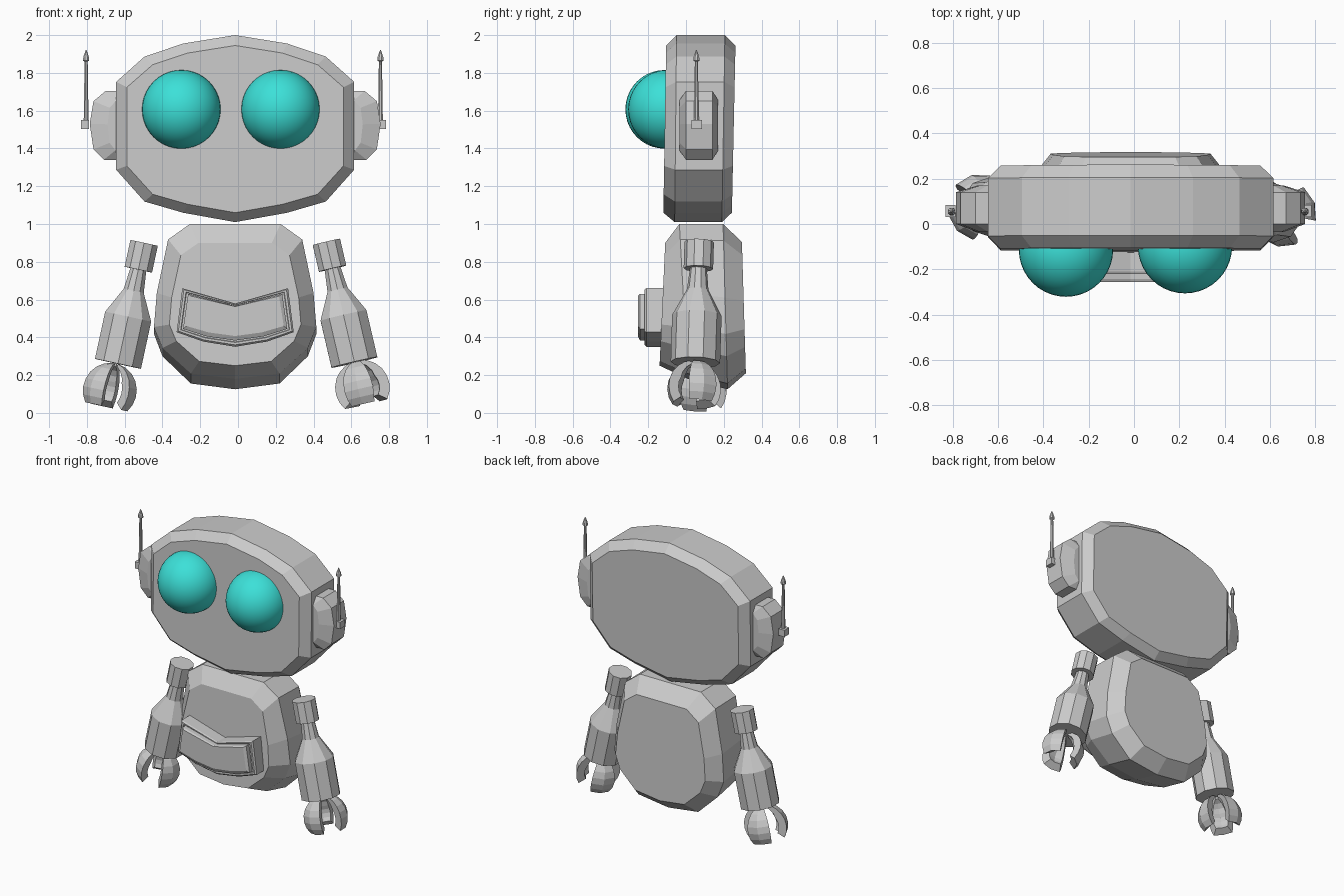
import bpy, bmesh, math
from mathutils import Vector

cube = bpy.data.objects.get("Cube")
if cube:
    bpy.data.objects.remove(cube, do_unlink=True)

CX = -0.015  # mirror line of the robot


def material(name, rgb):
    m = bpy.data.materials.new(name)
    m.use_nodes = True
    m.diffuse_color = (*rgb, 1)
    m.node_tree.nodes["Principled BSDF"].inputs["Base Color"].default_value = (*rgb, 1)
    return m


GREY = material("shell grey", (0.6, 0.6, 0.6))
TEAL = material("eye teal", (0.045, 0.75, 0.69))


def finish(name, bm, mat, smooth=False):
    bmesh.ops.recalc_face_normals(bm, faces=bm.faces)
    for f in bm.faces:
        f.smooth = smooth
    me = bpy.data.meshes.new(name)
    bm.to_mesh(me)
    bm.free()
    me.materials.append(mat)
    ob = bpy.data.objects.new(name, me)
    bpy.context.collection.objects.link(ob)
    return ob


def loft(name, rings, mat=GREY):
    """Skin a stack of equal point loops and cap both ends."""
    bm = bmesh.new()
    loops = [[bm.verts.new(p) for p in r] for r in rings]
    n = len(loops[0])
    for a, b in zip(loops, loops[1:]):
        for i in range(n):
            j = (i + 1) % n
            bm.faces.new((a[i], a[j], b[j], b[i]))
    bm.faces.new(loops[0])
    bm.faces.new(loops[-1])
    return finish(name, bm, mat)


def slab(name, half, rings):
    """Half outline (x, height share) mirrored and lofted front to back.
    Each ring: y at bottom, y at top, width scale, bottom z, top z."""
    outline = half + [(-x, t) for x, t in reversed(half) if x > 0]
    loft(name, [[(CX + x * s, yb + (yt - yb) * t, z0 + (z1 - z0) * t)
                 for x, t in outline] for yb, yt, s, z0, z1 in rings])


# Head and body: chamfered slabs
slab("head",
     [(0, 0), (.275, .05), (.48, .11), (.63, .28), (.63, .75), (.48, .885), (.275, .955), (0, 1)],
     [(-.12, -.105, .91, 1.06, 1.945), (-.06, -.05, 1, 1.01, 2),
      (.19, .206, 1, 1.01, 2), (.243, .262, .91, 1.06, 1.945)])
slab("body",
     [(0, 0), (.235, .035), (.385, .2), (.43, .335), (.415, .555), (.355, .9), (.24, 1)],
     [(-.14, -.11, .81, .25, .9), (.01, -.035, 1, .18, 1),
      (.22, .196, 1, .125, 1), (.317, .296, .82, .21, .905)])

# Belly pouch: frame and raised panel
pouch = [(0, 0), (.17, .09), (.31, .25), (.28, 1), (0, .74)]
slab("pouch_frame", pouch,
     [(-.12, -.1, 1, .35, .66), (-.21, -.21, 1, .35, .66),
      (-.22, -.22, .97, .36, .652), (-.22, -.22, .93, .373, .64),
      (-.212, -.212, .92, .376, .637)])
slab("pouch_panel", pouch,
     [(-.2, -.2, .89, .383, .63), (-.243, -.243, .89, .383, .63),
      (-.255, -.255, .83, .407, .618)])

# Eyes
for name, x, y in (("right_eye", -.3, -.113), ("left_eye", .225, -.098)):
    bm = bmesh.new()
    bmesh.ops.create_uvsphere(bm, u_segments=40, v_segments=20, radius=.208)
    bmesh.ops.translate(bm, verts=bm.verts, vec=(x, y, 1.607))
    finish(name, bm, TEAL, smooth=True)


def turned(name, start, direction, profile, sides):
    """Faceted turned part: profile of (distance along axis, radius)."""
    q = Vector((0, 0, -1)).rotation_difference(direction)
    angles = [math.tau * (i + .5) / sides for i in range(sides)]
    loft(name, [[start + q @ Vector((r * math.cos(a), r * math.sin(a), -d))
                 for a in angles] for d, r in profile])


def claw(name, pole, direction, azimuth):
    """Curved finger: a thick segment of a hollow ball."""
    q = Vector((0, 0, -1)).rotation_difference(direction)
    radius, rings, steps = .147, [], 7
    for k in range(steps + 1):
        theta = math.radians(7 + 120 * k / steps)
        inner = radius - .015 - .04 * min(1, k / 3)
        ring = []
        for r, offsets in ((radius, (-32, 0, 32)), (inner, (32, 0, -32))):
            for off in offsets:
                a = math.radians(azimuth + off)
                p = Vector((r * math.sin(theta) * math.cos(a),
                            r * math.sin(theta) * math.sin(a),
                            r * math.cos(theta) - radius))
                ring.append(pole + q @ p)
        rings.append(ring)
    loft(name, rings)


# Ears, antennas, arms and claws on both sides
ear = [(0, 0), (.135, 0), (.19, .15), (.21, .52), (.19, .85), (.125, 1), (0, 1)]
ear_rings = [(-.035, .55, 1.39, 1.655), (0, 1, 1.34, 1.705),
             (.14, 1, 1.34, 1.705), (.17, .55, 1.39, 1.655)]
arm_profile = [(0, .078), (.145, .078), (.145, .045), (.26, .057), (.4, .131), (.655, .131)]
UP = Vector((0, 0, 1))

for side, s, arm_top, arm_end, turn in (
        ("right", -1, (-.497, .08, .9), (-.635, .075, .262), 345),
        ("left", 1, (.468, .07, .905), (.614, .05, .277), 20)):
    loft(side + "_ear", [[(CX + s * (.56 + w * k), y, z0 + (z1 - z0) * t) for w, t in ear]
                         for y, k, z0, z1 in ear_rings])

    # Antenna: mounting block, tapered rod and pointed tip
    bm = bmesh.new()
    bmesh.ops.create_cube(bm, size=1)
    bmesh.ops.scale(bm, verts=bm.verts, vec=(.045, .054, .048))
    bmesh.ops.translate(bm, verts=bm.verts, vec=(-.025 + s * .785, .057, 1.527))
    finish(side + "_antenna_block", bm, GREY)
    turned(side + "_antenna", Vector((-.025 + s * .779, .055, 1.54)), UP,
           [(0, .014), (.32, .009), (.325, .018), (.345, .016), (.382, .002)], 8)

    # Arm and three fingers
    top, end = Vector(arm_top), Vector(arm_end)
    axis = (end - top).normalized()
    turned(side + "_arm", top, axis, arm_profile, 10)
    for i in range(3):
        claw(f"{side}_finger_{i + 1}", end + Vector((s * .012, 0, 0)), axis, turn + 120 * i)
